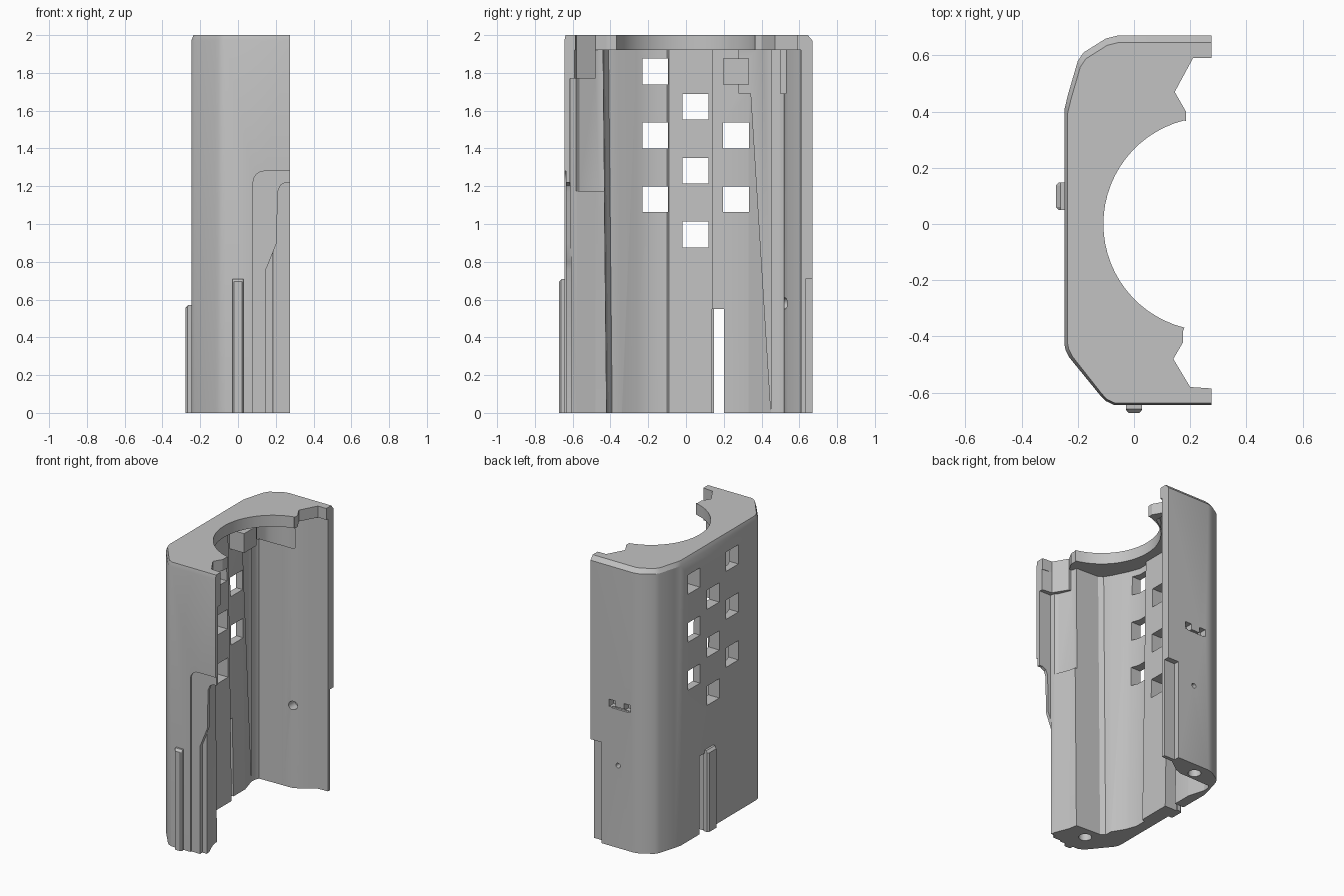
import bpy, bmesh, math

if "Cube" in bpy.data.objects:
    bpy.data.objects.remove(bpy.data.objects["Cube"])

grey = bpy.data.materials.new("mid grey plastic")
grey.use_nodes = True
grey.diffuse_color = (0.54, 0.54, 0.54, 1)
grey.node_tree.nodes["Principled BSDF"].inputs["Base Color"].default_value = grey.diffuse_color


def loft(name, layers):
    """Solid through matching rings of 3D points."""
    bm = bmesh.new()
    rings = [[bm.verts.new(p) for p in ring] for ring in layers]
    n = len(rings[0])
    for a, b in zip(rings, rings[1:]):
        for i in range(n):
            j = (i + 1) % n
            bm.faces.new((a[i], a[j], b[j], b[i]))
    bm.faces.new(rings[0][::-1])
    bm.faces.new(rings[-1])
    bmesh.ops.recalc_face_normals(bm, faces=bm.faces)
    mesh = bpy.data.meshes.new(name)
    bm.to_mesh(mesh)
    bm.free()
    mesh.materials.append(grey)
    obj = bpy.data.objects.new(name, mesh)
    bpy.context.collection.objects.link(obj)
    return obj


def stack(name, *levels):
    """Loft through (outline, height) pairs."""
    return loft(name, [[(x, y, z) for x, y in outline] for outline, z in levels])


def prism(name, outline, z0, z1):
    return stack(name, (outline, z0), (outline, z1))


def side_prism(name, outline, y0, y1):
    return loft(name, [[(x, y, z) for x, z in outline] for y in (y0, y1)])


def box(name, x0, x1, y0, y1, z0, z1):
    return prism(name, [(x0, y0), (x1, y0), (x1, y1), (x0, y1)], z0, z1)


def circle(cx, cy, r, n=24):
    return [(cx + r * math.cos(i * math.tau / n), cy + r * math.sin(i * math.tau / n)) for i in range(n)]


def boolean(target, tool, operation="DIFFERENCE"):
    tool.hide_render = True
    mod = target.modifiers.new("cut", "BOOLEAN")
    mod.operation, mod.solver, mod.object = operation, "EXACT", tool
    bpy.context.view_layer.objects.active = target
    bpy.ops.object.modifier_apply(modifier=mod.name)
    bpy.data.objects.remove(tool)


# Outer shell with a narrow sloping top rim
outer = [(.275, .67), (-.06, .67), (-.1, .66), (-.18, .61), (-.2, .58), (-.235, .46), (-.247, .41),
         (-.247, -.43), (-.243, -.45), (-.23, -.475), (-.12, -.61), (-.1, -.63), (-.07, -.644), (.275, -.644)]
rim = [(x * .955 if x < 0 else x, y * (.963 if y > 0 else .99)) for x, y in outer]
shell = stack("shell", (outer, 0), (outer, 1.97), (rim, 2))

# Main cavity, its side wall and front column thickening slightly towards the bottom
cavity = [(.35, -.615), (.185, -.612), (.178, -.575), (.14, -.48), (.13, -.44), (-.06, -.43), (-.09, -.41),
          (-.12, -.36), (-.17, -.26), (-.2, -.18), (-.2, -.1), (-.175, -.09), (-.175, .139), (-.205, .141),
          (-.205, .33), (-.21, .45), (-.208, .49), (-.195, .515), (-.01, .52), (.05, .52), (.1, .54),
          (.162, .585), (.19, .605), (.35, .612)]
cavity_base = [(x + (.03 if x < -.1 and y < .4 else 0), y + (.02 if -.45 < y < -.35 else 0)) for x, y in cavity]
boolean(shell, stack("cavity_cutter", (cavity_base, -.05), (cavity, 1.92)))
boolean(shell, prism("upper_column_cutter",
                     [(.35, -.606), (.2, -.6), (.16, -.565), (.115, -.46), (.115, -.43), (.35, -.43)], 1.175, 1.92))

# Top plate opening: round mouth with notched ends
mouth = [(.35, -.59), (.2, -.58), (.14, -.48), (.175, -.42), (.175, -.38)]
for i in range(29):
    a = math.radians(-104 - i * 152 / 28)
    mouth.append((.271 + .38 * math.cos(a), .38 * math.sin(a)))
mouth += [(.185, .365), (.185, .4), (.145, .47), (.21, .59), (.35, .59)]
boolean(shell, prism("mouth_cutter", mouth, 1.9, 2.1))

# Front end block under the top plate
boolean(shell, prism("end_block", [(.275, -.62), (.275, -.59), (.2, -.58), (.14, -.48), (.05, -.48), (.05, -.62)],
                     1.77, 1.95), "UNION")

# Hanging block under the top plate with its small notch
block = prism("hanging_block", [(-.22, .28), (-.03, .28), (.02, .3), (.08, .34), (.12, .37), (.12, .5),
                                (.09, .53), (-.2, .53)], 1.69, 1.95)
boolean(block, box("block_notch_cutter", .03, .2, .35, .44, 1.6, 1.76))
boolean(shell, block, "UNION")

# Square vents in a staggered pattern
for y, top in ((-.163, 1.807), (.265, 1.807), (.05, 1.62)):
    for row in range(3):
        z = top - row * .338
        boolean(shell, box("vent_cutter", -.4, -.09, y - .068, y + .068, z - .068, z + .068))

# Slot through the side wall
boolean(shell, box("slot_cutter", -.4, -.1, .138, .2, -.1, .55))

# Shallow round-cornered recess and stepped edge on the front wall
corner = [(.14 + .06 * math.cos(math.radians(a)), 1.22 + .06 * math.sin(math.radians(a)))
          for a in range(180, 89, -15)]
boolean(shell, side_prism("recess_cutter", [(.08, -.1)] + corner + [(.35, 1.28), (.35, -.1)], -.8, -.634))
edge = [(.148, -.1), (.148, .76), (.165, .8), (.205, .9), (.21, 1.17), (.225, 1.205), (.25, 1.22), (.35, 1.22), (.35, -.1)]
boolean(shell, side_prism("edge_cutter", edge, -.8, -.608))

# Back wall: stepped edge, small catches and a cross hole
boolean(shell, box("back_step_cutter", .19, .35, .632, .8, -.1, .71))
for x in (-.01, .105):
    boolean(shell, box("catch_cutter", x - .025, x + .025, .62, .8, .98, 1.03))
boolean(shell, box("catch_groove_cutter", -.02, .11, .655, .8, .975, .99))
boolean(shell, side_prism("cross_hole_cutter", circle(.06, .58, .017), .3, .8))
boolean(shell, side_prism("counterbore_cutter", circle(.06, .58, .03), .3, .59))

# Screw holes in the column ends
for x, y in ((-.02, .58), (-.01, -.5)):
    boolean(shell, prism("screw_hole_cutter", circle(x, y, .042), -.1, .3))

# Guide rails on the side and front
side = [(-.278, .06), (-.268, .05), (-.24, .05), (-.24, .147), (-.268, .147), (-.278, .137)]
side_top = [(max(x, -.262), y) for x, y in side]
front = [(-.028, -.63), (-.028, -.662), (-.02, -.672), (.02, -.672), (.028, -.662), (.028, -.63)]
front_top = [(x, max(y, -.658)) for x, y in front]
for name, ring, cap, h in (("side_rail", side, side_top, .572), ("front_rail", front, front_top, .71)):
    stack(name, (ring, 0), (ring, h - .015), (cap, h))

# Smooth the shell while keeping its edges crisp
bpy.ops.object.select_all(action="DESELECT")
shell.select_set(True)
bpy.context.view_layer.objects.active = shell
bpy.ops.object.shade_smooth_by_angle(angle=math.radians(25))
